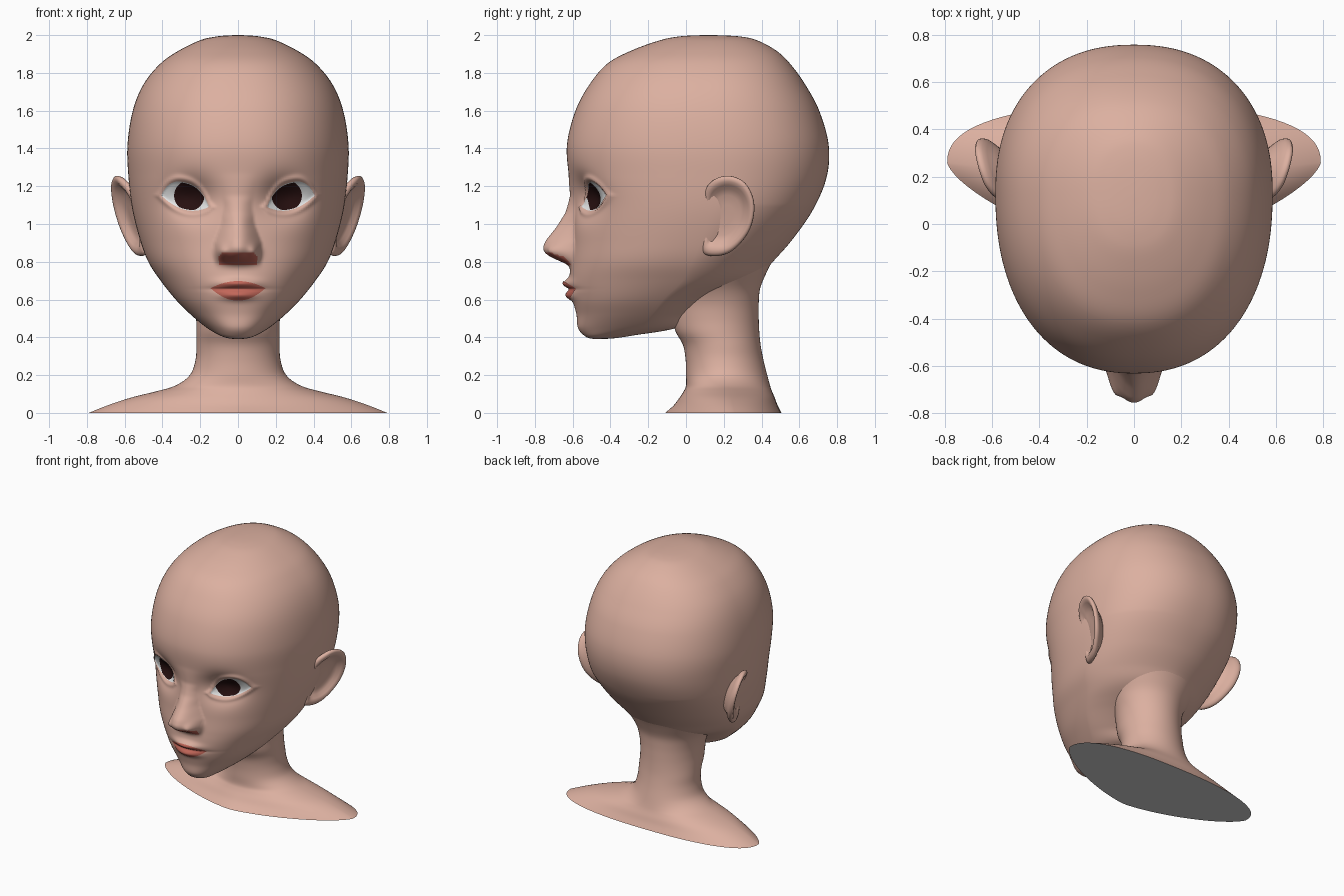
import bpy, bmesh, math
from mathutils import Vector
from mathutils.bvhtree import BVHTree

if "Cube" in bpy.data.objects:
    bpy.data.objects.remove(bpy.data.objects["Cube"])


def material(name, rgb):
    m = bpy.data.materials.new(name)
    m.diffuse_color = (*rgb, 1)
    m.use_nodes = True
    m.node_tree.nodes["Principled BSDF"].inputs["Base Color"].default_value = m.diffuse_color
    return m


SKIN = material("skin", (0.715, 0.434, 0.352))
LIP = material("lip_red", (0.54, 0.135, 0.10))
WHITE = material("eye_white", (0.76, 0.77, 0.77))
IRIS = material("iris_dark", (0.02, 0.005, 0.005))
GREY = material("base_grey", (0.62, 0.62, 0.62))


def catmull(p0, p1, p2, p3, t):
    return [0.5 * (2 * b + (c - a) * t + (2 * a - 5 * b + 4 * c - d) * t * t
                   + (3 * b - a - 3 * c + d) * t ** 3) for a, b, c, d in zip(p0, p1, p2, p3)]


def finish(bm, name, mats, recalc=True):
    if recalc:
        bmesh.ops.recalc_face_normals(bm, faces=bm.faces[:])
    for f in bm.faces:
        f.smooth = True
    me = bpy.data.meshes.new(name)
    bm.to_mesh(me)
    bm.free()
    for m in mats:
        me.materials.append(m)
    ob = bpy.data.objects.new(name, me)
    bpy.context.collection.objects.link(ob)
    return ob


def bridge(bm, a, b):
    n = len(a)
    for i in range(n):
        bm.faces.new((a[i], a[(i + 1) % n], b[(i + 1) % n], b[i]))


def loft(rows, half, power, step, dense=1.0, shape=None):
    """Rows are (z, front y, back y, half width, y of widest point)."""
    rings = []
    for i in range(len(rows) - 1):
        p = [rows[max(0, i - 1)], rows[i], rows[i + 1], rows[min(len(rows) - 1, i + 2)]]
        k = max(4, math.ceil(abs(rows[i + 1][0] - rows[i][0]) / step))
        rings += [catmull(*p, j / k) for j in range(k)]
    rings.append(rows[-1])
    bm = bmesh.new()
    prev = None
    for z, yf, yb, hw, yc in rings:
        ring = []
        for j in range(2 * half):
            u = (j - half) / half
            th = math.pi * u * (dense + (1 - dense) * abs(u))
            s, c = math.sin(th), math.cos(th)
            n = power(z, c > 0)
            x = math.copysign(abs(s) ** (2 / n), s) * hw
            y = yc - math.copysign(abs(c) ** (2 / n), c) * ((yc - yf) if c > 0 else (yb - yc))
            if shape and y < -0.25:
                y -= shape(x, z)
            ring.append(bm.verts.new((x, y, z)))
        if prev:
            bridge(bm, prev, ring)
        prev = ring
    bmesh.ops.remove_doubles(bm, verts=bm.verts[:], dist=1e-5)
    return bm


def table(pts, z):
    if z >= pts[0][0]:
        return pts[0][1]
    for (a, va), (b, vb) in zip(pts, pts[1:]):
        if z >= b:
            return vb + (va - vb) * (z - b) / (a - b)
    return pts[-1][1]


def soft(pts, z):
    return sum(table(pts, z + d) for d in (-0.008, 0, 0.008)) / 3


def gauss(a, s):
    return math.exp(-(a / s) ** 2)


# Eye opening: almond with raised outer corner
EX, EW = 0.28, 0.125


def eye_lo(x):
    u = max(-1, min(1, (x - EX) / EW))
    return 1.12 + 0.03 * u - 0.045 * (1 - u * u)


def eye_hi(x):
    u = max(-1, min(1, (x - EX) / EW))
    return 1.12 + 0.03 * u + 0.10 * (1 - abs(u) ** 2.5) ** 0.8


NOSE = [(1.27, 0), (1.15, .008), (1.06, .04), (.98, .09), (.913, .142), (.876, .155),
        (.85, .145), (.825, .11), (.80, .05), (.785, .015), (.76, 0)]
NOSE_W = [(1.25, .10), (1.1, .075), (1.0, .09), (.9, .128), (.8, .128)]


def face_relief(x, z):
    x = abs(x)
    f = 0.0
    w = soft(NOSE_W, z)
    if x < w:
        f += soft(NOSE, z) * (1 - (x / w) ** 2) ** 1.2
    # Nostril wings
    f += 0.042 * gauss(x - 0.088, 0.03) * gauss(z - 0.855, 0.036)
    # Sockets and lids
    f -= 0.09 * gauss(x - 0.245, 0.122) * gauss(z - 1.14, 0.10)
    d = min(eye_hi(x) - z, z - eye_lo(x)) - max(0, abs(x - EX) - EW)
    f += 0.013 * gauss(d + 0.016, 0.016)
    # Lips and mouth line
    f += 0.036 * gauss(z - 0.685, 0.026) * gauss(x, 0.10)
    f += 0.030 * gauss(z - 0.622, 0.025) * gauss(x, 0.09)
    f -= 0.010 * gauss(z - 0.655, 0.008) * gauss(x, 0.15)
    return f


# Head
head_rows = [
    (2.00, .12, .12, 0, .12), (1.998, .03, .21, .06, .12), (1.991, -.05, .30, .125, .12),
    (1.973, -.137, .375, .20, .12), (1.92, -.285, .475, .31, .12), (1.85, -.415, .55, .41, .12),
    (1.74, -.51, .63, .50, .12), (1.60, -.585, .705, .557, .12), (1.42, -.63, .755, .585, .13),
    (1.25, -.62, .745, .58, .13), (1.08, -.60, .675, .56, .12), (.92, -.60, .565, .52, .08),
    (.80, -.61, .46, .475, .03), (.70, -.615, .37, .41, -.02), (.60, -.60, .16, .33, -.12),
    (.52, -.58, .03, .25, -.18), (.45, -.572, -.05, .165, -.25), (.41, -.54, -.28, .095, -.42),
    (.395, -.51, -.38, .05, -.45), (.39, -.47, -.47, 0, -.47)]


def head_power(z, front):
    return 2.25 if front else 1.7 + 0.55 * max(0, min(1, (z - 0.65) / 0.45))


bm = loft(head_rows, 100, head_power, 0.009, 0.45, face_relief)
inside = [v for v in bm.verts if v.co.z < 0.6
          and (v.co.x / 0.2) ** 2 + ((v.co.y - 0.16) / 0.2) ** 2 < 1]
bmesh.ops.delete(bm, geom=inside, context='VERTS')
bmesh.ops.recalc_face_normals(bm, faces=bm.faces[:])
bm.normal_update()
# Reddish underside of the nose
for f in bm.faces:
    c = f.calc_center_median()
    if c.y < -0.61 and abs(c.x) < 0.112 and 0.785 < c.z < 0.85 and f.normal.z < -0.5:
        f.material_index = 1
surface = BVHTree.FromBMesh(bm)
finish(bm, "head", [SKIN, LIP], False)

# Neck and shoulders, with the neck flaring into the skull
neck_rows = [
    (0, -.11, .505, .79, .26), (.04, -.065, .485, .69, .25), (.08, -.035, .47, .57, .24),
    (.115, -.012, .455, .43, .23), (.145, 0, .445, .33, .22), (.20, 0, .43, .255, .21),
    (.28, -.002, .41, .225, .20), (.36, -.016, .395, .22, .19), (.43, -.055, .388, .22, .17),
    (.50, -.07, .385, .222, .16), (.58, -.07, .385, .235, .15), (.66, -.06, .393, .27, .13),
    (.74, -.05, .425, .33, .11), (.80, -.03, .455, .37, .10)]


def neck_power(z, front):
    k = max(0, 1 - z / 0.16)
    return 2 - 0.55 * k if front else 2 + 0.4 * k


bm = loft(neck_rows, 40, neck_power, 0.02)
base = [v.co.copy() for v in bm.verts if v.co.z < 1e-4]
finish(bm, "neck_and_shoulders", [SKIN])

# Flat grey underside
base.sort(key=lambda p: math.atan2(p.y - 0.26, p.x))
bm = bmesh.new()
cap = bm.faces.new([bm.verts.new(p) for p in base])
bm.normal_update()
if cap.normal.z > 0:
    cap.normal_flip()
finish(bm, "base_cap", [GREY], False)


def patch(name, x0, x1, lo, hi, offset, mat, nx=44, nz=28):
    """Thin coloured plate that hugs the front of the face."""
    bm = bmesh.new()
    cols = []
    for i in range(nx + 1):
        t = 0.5 - 0.5 * math.cos(math.pi * i / nx)
        x = x0 + (x1 - x0) * t
        a, b = lo(x), max(hi(x), lo(x))
        col = []
        for j in range(nz + 1):
            z = a + (b - a) * j / nz
            hit = surface.ray_cast(Vector((x, -2, z)), Vector((0, 1, 0)))[0]
            y = hit.y if hit else -0.5
            col.append(bm.verts.new((x, y - offset, z)))
        cols.append(col)
    for a, b in zip(cols, cols[1:]):
        for j in range(nz):
            bm.faces.new((a[j], b[j], b[j + 1], a[j + 1]))
    bmesh.ops.remove_doubles(bm, verts=bm.verts[:], dist=1e-5)
    bm.normal_update()
    bmesh.ops.reverse_faces(bm, faces=[f for f in bm.faces if f.normal.y > 0])
    finish(bm, name, [mat], False)


# Eyes
IX, IZ, IR = 0.258, 1.15, 0.08


def arc(x):
    return math.sqrt(max(0, IR ** 2 - (abs(x) - IX) ** 2))


for s, side in ((-1, "right"), (1, "left")):
    patch(side + "_eye_white", s * (EX - EW), s * (EX + EW),
          lambda x: eye_lo(abs(x)), lambda x: eye_hi(abs(x)), 0.004, WHITE)
    patch(side + "_iris", s * (IX - IR), s * (IX + IR),
          lambda x: max(eye_lo(abs(x)) + 0.004, IZ - arc(x)),
          lambda x: min(eye_hi(abs(x)) - 0.004, IZ + arc(x)), 0.008, IRIS)

# Lips
patch("lips", -0.145, 0.145,
      lambda x: 0.66 - 0.066 * (1 - (x / 0.145) ** 2),
      lambda x: 0.66 + 0.038 * (1 - (x / 0.145) ** 2), 0.004, LIP)

# Ears: outline in (y, z), dished profile in (scale, height), front edge sunk into the cheek
outline = [(.10, 1.17), (.15, 1.235), (.23, 1.255), (.31, 1.22), (.355, 1.14), (.36, 1.05),
           (.33, .955), (.26, .87), (.185, .833), (.10, .84), (.085, .90), (.09, 1.03)]
profile = [(.25, -.035), (.5, -.033), (.66, -.022), (.76, -.002), (.85, .008), (.93, .008),
           (.985, 0), (1, -.012), (.975, -.026), (.9, -.04), (.75, -.06), (.6, -.09)]
n = len(outline)
loop = [catmull(*[outline[(i + k) % n] for k in (-1, 0, 1, 2)], t / 5)
        for i in range(n) for t in range(5)]
for s, side in ((-1, "right"), (1, "left")):
    bm = bmesh.new()
    rings = []
    for r, h in profile:
        ring = []
        for py, pz in loop:
            y, z = .215 + (py - .215) * r, 1.05 + (pz - 1.05) * r
            x = .49 + .24 * (z - .84) + .02 + .32 * (y - .1) + h
            x -= 0.5 * max(0, .17 - y) * gauss(z - 1.05, .16)
            ring.append(bm.verts.new((s * x, y, z)))
        rings.append(ring)
    for a, b in zip(rings, rings[1:]):
        bridge(bm, a, b)
    bm.faces.new(rings[0])
    bm.faces.new(rings[-1])
    finish(bm, side + "_ear", [SKIN])
